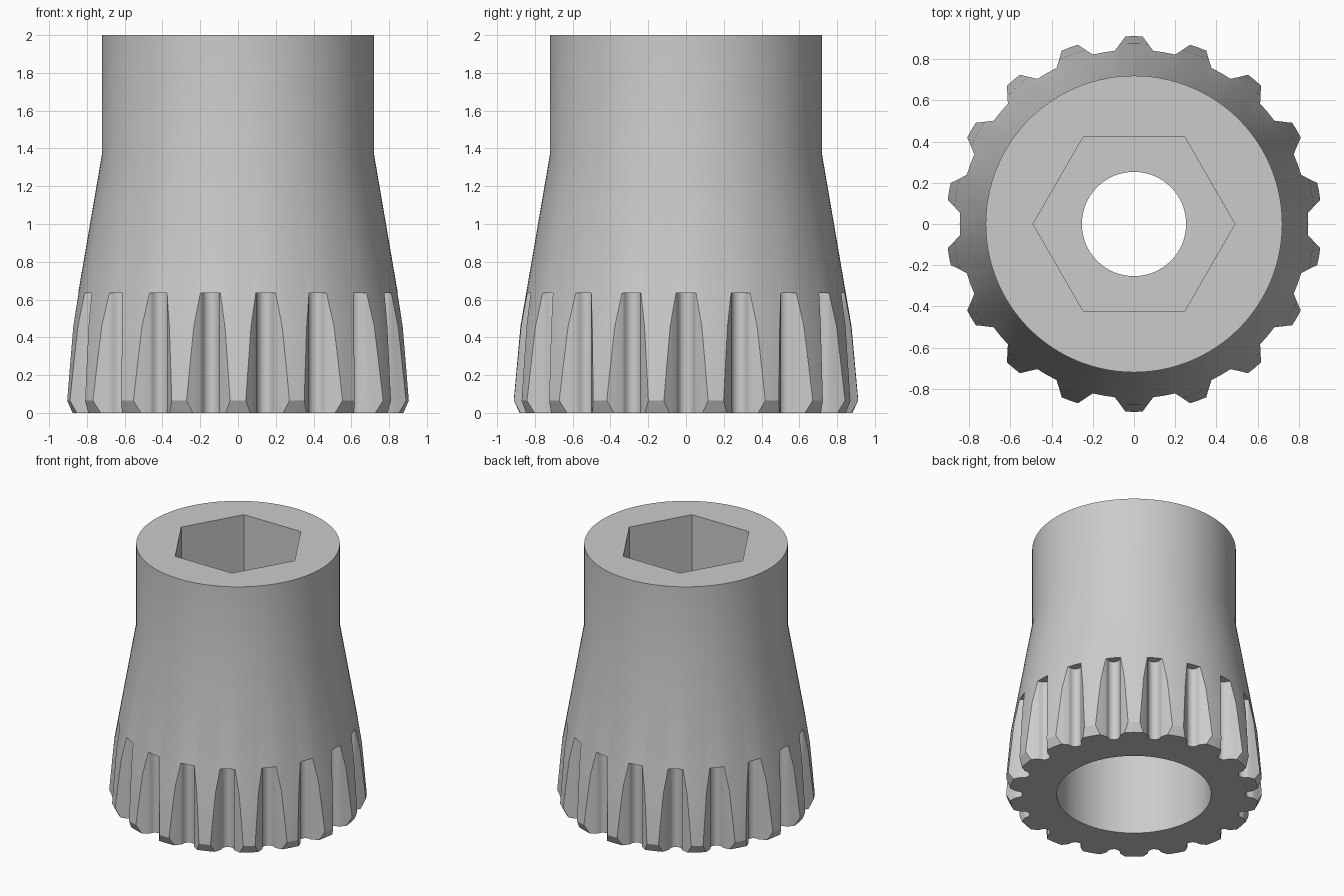
import bpy, bmesh, math
from math import sin, cos, pi, radians

cube = bpy.data.objects.get("Cube")
if cube:
    bpy.data.objects.remove(cube, do_unlink=True)

GREY = (0.6, 0.6, 0.6, 1.0)
mat = bpy.data.materials.new("grey plastic")
mat.use_nodes = True
mat.diffuse_color = GREY
mat.node_tree.nodes["Principled BSDF"].inputs["Base Color"].default_value = GREY

TEETH = 18
GROOVE_TOP = 0.635


def make_object(name, bm):
    bmesh.ops.recalc_face_normals(bm, faces=bm.faces)
    mesh = bpy.data.meshes.new(name)
    bm.to_mesh(mesh)
    bm.free()
    obj = bpy.data.objects.new(name, mesh)
    bpy.context.collection.objects.link(obj)
    mesh.materials.append(mat)
    return obj


def loft(bm, rings):
    """Skin a list of equal-length point rings and cap both ends."""
    loops = [[bm.verts.new(p) for p in ring] for ring in rings]
    for a, b in zip(loops, loops[1:]):
        for i in range(len(a)):
            j = (i + 1) % len(a)
            bm.faces.new((a[i], a[j], b[j], b[i]))
    bm.faces.new(loops[0])
    bm.faces.new(loops[-1])


def lathe(name, profile, sides):
    bm = bmesh.new()
    loft(bm, [[(r * cos(2 * pi * i / sides), r * sin(2 * pi * i / sides), z)
               for i in range(sides)] for r, z in profile])
    return make_object(name, bm)


# Outer body: chamfered foot, flared skirt, straight neck
body = lathe("socket_body", [(0.88, 0), (0.912, 0.065), (0.876, 0.46),
                             (0.72, 1.37), (0.72, 2)], 108)

# Groove section as (radius, sideways): rounded floor, flared mouth
half = [(0.93, 0.145), (0.905, 0.118), (0.876, 0.088), (0.843, 0.052)]
floor = [(0.832 - 0.045 * sin(pi * k / 8), 0.045 * cos(pi * k / 8))
         for k in range(9)]
section = half + floor + [(r, -t) for r, t in reversed(half)]

# Ring of vertical grooves that leaves the teeth standing
bm = bmesh.new()
for n in range(TEETH):
    a = 2 * pi * n / TEETH
    loft(bm, [[(r * cos(a) - t * sin(a), r * sin(a) + t * cos(a), z)
               for r, t in section] for z in (-0.1, GROOVE_TOP)])
grooves = make_object("groove_cutter", bm)

# Inner openings: wide bore below, through hole, hexagonal socket above
bore = lathe("bore_cutter", [(0.546, -0.1), (0.546, 1.0)], 96)
hole = lathe("hole_cutter", [(0.253, 0.8), (0.253, 1.6)], 64)
hexagon = lathe("hexagon_cutter", [(0.49, 1.37), (0.49, 2.1)], 6)

for cutter in (grooves, bore, hole, hexagon):
    cutter.hide_render = True
    mod = body.modifiers.new(cutter.name, "BOOLEAN")
    mod.operation = "DIFFERENCE"
    mod.solver = "EXACT"
    mod.object = cutter

# Bake the cuts, then drop the cutters
bpy.context.view_layer.update()
graph = bpy.context.evaluated_depsgraph_get()
baked = bpy.data.meshes.new_from_object(body.evaluated_get(graph))
body.modifiers.clear()
body.data = baked
for cutter in (grooves, bore, hole, hexagon):
    bpy.data.objects.remove(cutter, do_unlink=True)

for obj in bpy.context.selected_objects:
    obj.select_set(False)
body.select_set(True)
bpy.context.view_layer.objects.active = body
bpy.ops.object.shade_smooth_by_angle(angle=radians(28))
